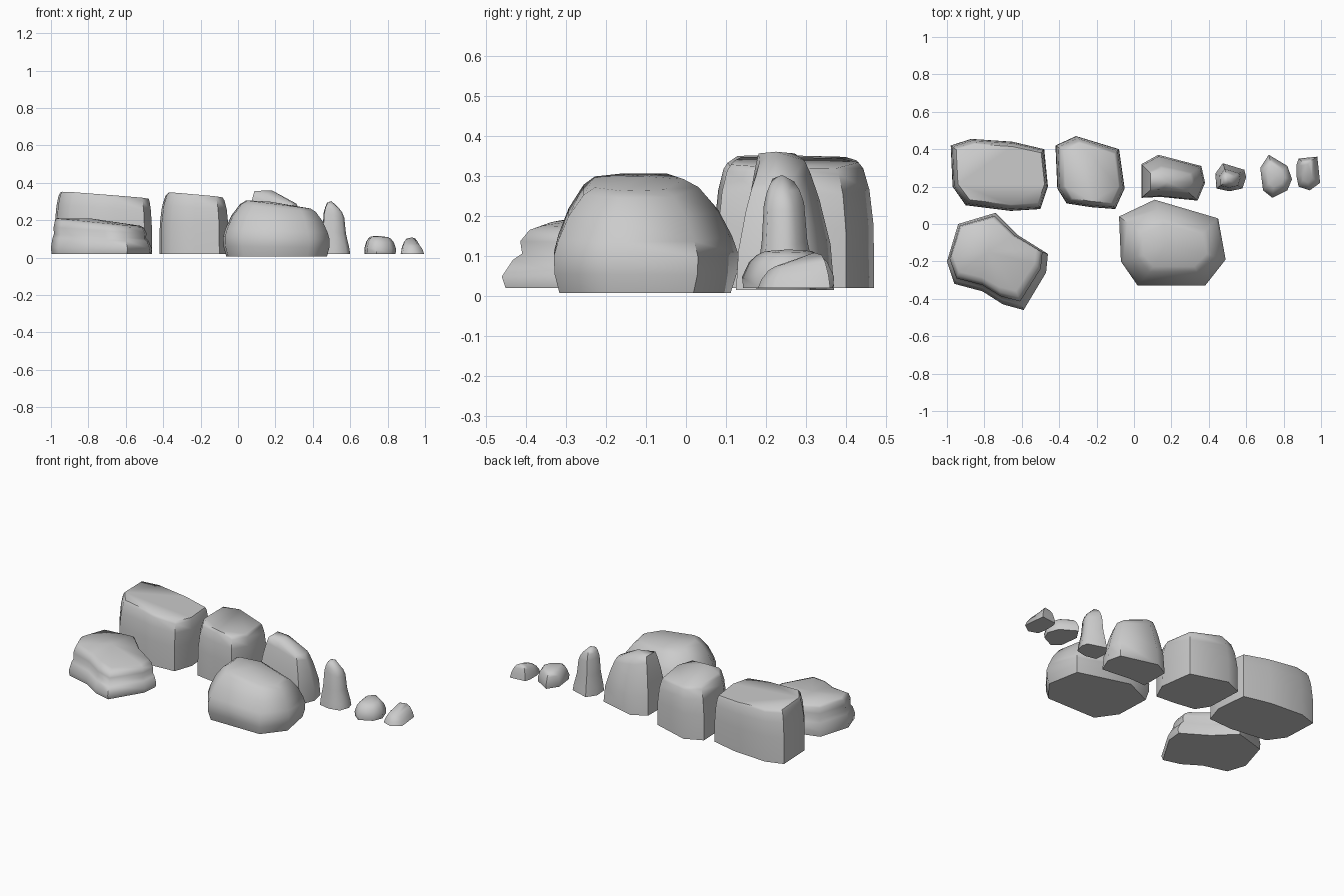
import bpy, bmesh, math


def rock(name, outline, profile, top, scale, height, slope=(0, 0), base=0.02, apex=None):
    """Loft a ground outline up to a shrunken, tilted top; profile = (height share, blend to top)."""
    xs, ys = [p[0] for p in outline], [p[1] for p in outline]
    cx, cy = (min(xs) + max(xs)) / 2, (min(ys) + max(ys)) / 2
    bm = bmesh.new()
    rings = []
    for t, b in profile:
        ring = []
        for x, y in outline:
            tx = top[0] + (x - cx) * scale[0]
            ty = top[1] + (y - cy) * scale[1]
            tz = height + slope[0] * (tx - top[0]) + slope[1] * (ty - top[1])
            ring.append(bm.verts.new((x + (tx - x) * b, y + (ty - y) * b, base + (tz - base) * t)))
        rings.append(ring)
    n = len(outline)
    for lo, hi in zip(rings, rings[1:]):
        for i in range(n):
            j = (i + 1) % n
            bm.faces.new((lo[i], lo[j], hi[j], hi[i]))
    bm.faces.new(rings[0])
    if apex:
        peak = bm.verts.new(apex)
        for i in range(n):
            bm.faces.new((rings[-1][i], rings[-1][(i + 1) % n], peak))
    else:
        bm.faces.new(rings[-1])
    bmesh.ops.recalc_face_normals(bm, faces=bm.faces)
    mesh = bpy.data.meshes.new(name)
    bm.to_mesh(mesh)
    bm.free()
    ob = bpy.data.objects.new(name, mesh)
    bpy.context.collection.objects.link(ob)
    bpy.ops.object.select_all(action='DESELECT')
    ob.select_set(True)
    bpy.context.view_layer.objects.active = ob
    bpy.ops.object.shade_smooth_by_angle(angle=math.radians(60))


block = [(0, 0), (0.5, 0.05), (0.78, 0.35), (0.95, 0.8), (1, 1.15)]

# Two tall blocks in the back row
rock("wide_block_rock",
     [(-0.98, 0.42), (-0.87, 0.455), (-0.65, 0.44), (-0.48, 0.4), (-0.46, 0.2),
      (-0.5, 0.08), (-0.66, 0.07), (-0.9, 0.1), (-0.97, 0.2)],
     block, (-0.715, 0.265), (0.92, 0.86), 0.332, (-0.08, -0.03))
rock("square_block_rock",
     [(-0.42, 0.42), (-0.31, 0.47), (-0.08, 0.4), (-0.05, 0.19), (-0.1, 0.08),
      (-0.23, 0.09), (-0.36, 0.11), (-0.41, 0.19)],
     block, (-0.23, 0.272), (0.82, 0.84), 0.333, (-0.09, -0.03))

# Tapered boulder and thin spire
rock("tapered_rock",
     [(0.04, 0.32), (0.13, 0.37), (0.36, 0.31), (0.38, 0.22), (0.34, 0.125),
      (0.14, 0.145), (0.04, 0.14)],
     [(0, 0), (0.35, 0.12), (0.7, 0.5), (0.9, 0.8), (1, 1)],
     (0.2, 0.235), (0.66, 0.5), 0.322, (-0.3, 0), 0.015, (0.18, 0.225, 0.36))
rock("spire_rock",
     [(0.435, 0.27), (0.475, 0.325), (0.59, 0.29), (0.6, 0.25), (0.58, 0.19),
      (0.51, 0.175), (0.44, 0.19)],
     [(0, 0), (0.15, 0.1), (0.45, 0.4), (0.8, 0.55), (0.92, 0.75), (1, 1)],
     (0.51, 0.24), (0.4, 0.4), 0.277, (-0.5, 0), 0.018, (0.5, 0.24, 0.302))

# Small pebbles at the right end
rock("round_pebble",
     [(0.675, 0.3), (0.72, 0.37), (0.82, 0.31), (0.845, 0.24), (0.82, 0.18),
      (0.74, 0.14), (0.69, 0.18)],
     [(0, 0.05), (0.3, 0), (0.7, 0.3), (0.9, 0.65), (1, 1)],
     (0.757, 0.255), (0.55, 0.5), 0.111, (-0.05, 0), 0.02, (0.755, 0.255, 0.116))
rock("pointed_pebble",
     [(0.87, 0.32), (0.88, 0.35), (0.98, 0.36), (0.995, 0.22), (0.94, 0.18),
      (0.88, 0.2), (0.87, 0.25)],
     [(0, 0), (0.4, 0.2), (0.8, 0.6), (1, 1)],
     (0.925, 0.28), (0.45, 0.65), 0.088, (0, 0.25), 0.02, (0.93, 0.32, 0.108))

# Large front boulder
rock("front_boulder",
     [(-0.08, 0.04), (0.11, 0.13), (0.45, 0.03), (0.49, -0.19), (0.38, -0.33),
      (0.02, -0.33), (-0.07, -0.2)],
     [(0, 0.15), (0.18, 0.02), (0.35, 0), (0.5, 0.12), (0.73, 0.4), (0.93, 0.8), (1, 1.1)],
     (0.215, -0.115), (0.64, 0.53), 0.284, (-0.12, 0), 0.007, (0.17, -0.11, 0.299))

# Low ledged boulder
rock("ledge_boulder",
     [(-1, -0.2), (-0.94, 0), (-0.74, 0.06), (-0.62, -0.06), (-0.46, -0.16),
      (-0.47, -0.26), (-0.59, -0.46), (-0.7, -0.43), (-0.81, -0.36), (-0.96, -0.32)],
     [(0, 0.1), (0.18, 0), (0.45, 0.3), (0.55, 0.55), (0.75, 0.5), (0.93, 0.75), (1, 1.1)],
     (-0.745, -0.17), (0.84, 0.76), 0.19, (-0.09, 0.02), 0.02, (-0.78, -0.15, 0.208))
